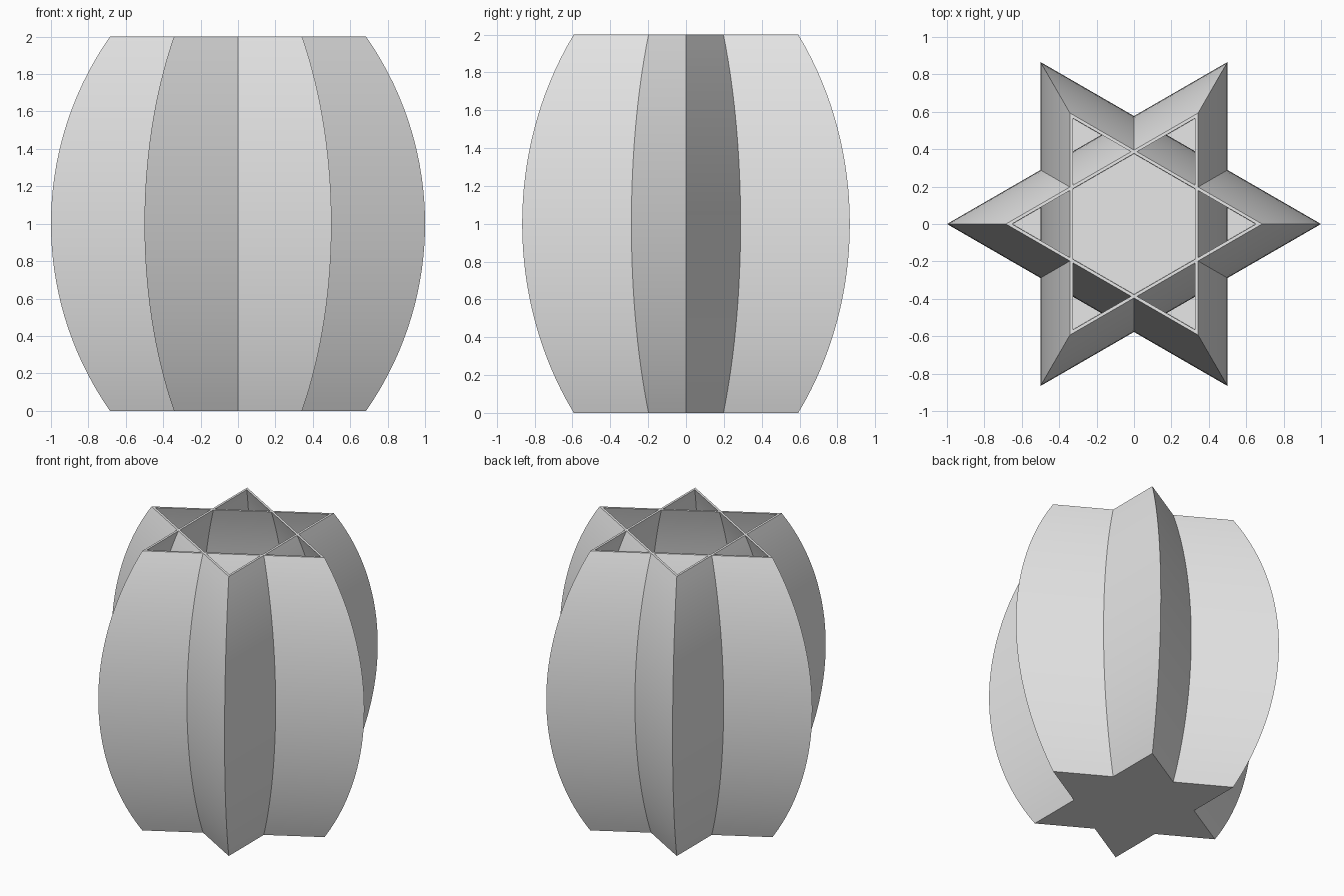
import bpy, bmesh, math

if "Cube" in bpy.data.objects:
    bpy.data.objects.remove(bpy.data.objects["Cube"], do_unlink=True)

RINGS = 32           # height steps of the bulging wall
END, BELLY = 0.685, 1.0
FLOOR = 0.02

grey = bpy.data.materials.new("light_grey")
grey.use_nodes = True
grey.diffuse_color = (0.8, 0.8, 0.8, 1)
grey.node_tree.nodes["Principled BSDF"].inputs["Base Color"].default_value = (0.8, 0.8, 0.8, 1)


def radius(z):
    """Corner radius of the wall: a circular arc, widest at mid height."""
    sag = BELLY - END
    arc = (1 + sag * sag) / (2 * sag)
    return BELLY - arc + math.sqrt(arc * arc - (z - 1) ** 2)


def triangular_vase(name, turn):
    """Open three-sided vase with thin bulging walls and a floor."""
    outer = [(radius(2 * i / RINGS), 2 * i / RINGS) for i in range(RINGS + 1)]
    inner = []
    for i in range(RINGS, -1, -1):
        t = i / RINGS
        z = FLOOR + (2 - FLOOR) * t
        wall = 0.024 - 0.008 * t          # slightly thicker towards the floor
        inner.append((radius(z) - 2 * wall, z))

    bm = bmesh.new()
    loops = []
    for r, z in outer + inner:
        angles = [turn + k * math.tau / 3 for k in range(3)]
        loops.append([bm.verts.new((r * math.cos(a), r * math.sin(a), z)) for a in angles])
    for low, high in zip(loops, loops[1:]):
        for k in range(3):
            n = (k + 1) % 3
            bm.faces.new((low[k], low[n], high[n], high[k]))
    bm.faces.new(loops[0][::-1])          # underside
    bm.faces.new(loops[-1])               # floor
    bmesh.ops.recalc_face_normals(bm, faces=bm.faces)

    mesh = bpy.data.meshes.new(name)
    bm.to_mesh(mesh)
    bm.free()
    mesh.materials.append(grey)
    obj = bpy.data.objects.new(name, mesh)
    bpy.context.collection.objects.link(obj)
    bpy.ops.object.select_all(action="DESELECT")
    obj.select_set(True)
    bpy.context.view_layer.objects.active = obj
    bpy.ops.object.shade_smooth_by_angle(angle=math.radians(30))


# Two crossing triangles form the six-pointed star
triangular_vase("vase_triangle_left", 0)
triangular_vase("vase_triangle_right", math.pi)
